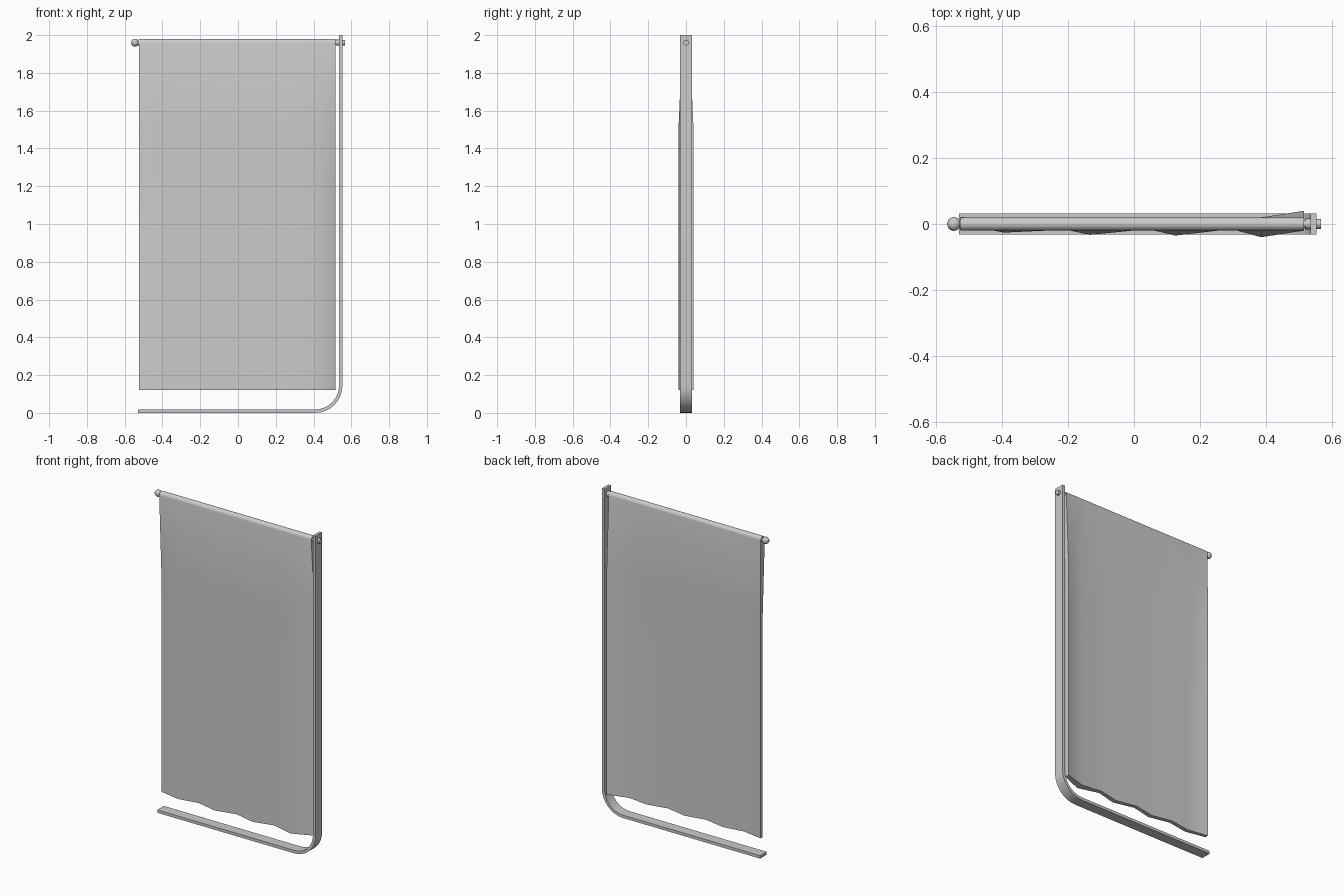
import bpy, bmesh, math

if "Cube" in bpy.data.objects:
    bpy.data.objects.remove(bpy.data.objects["Cube"])


def make_object(name, bm, angle=35):
    bmesh.ops.recalc_face_normals(bm, faces=bm.faces)
    me = bpy.data.meshes.new(name)
    bm.to_mesh(me)
    bm.free()
    ob = bpy.data.objects.new(name, me)
    bpy.context.collection.objects.link(ob)
    bpy.ops.object.select_all(action='DESELECT')
    ob.select_set(True)
    bpy.context.view_layer.objects.active = ob
    bpy.ops.object.shade_smooth_by_angle(angle=math.radians(angle))
    return ob


def loft(name, rings, angle=35):
    """Skin a row of closed rings and cap both ends."""
    bm = bmesh.new()
    vs = [[bm.verts.new(p) for p in r] for r in rings]
    n = len(rings[0])
    for a, b in zip(vs, vs[1:]):
        for i in range(n):
            j = (i + 1) % n
            bm.faces.new((a[i], a[j], b[j], b[i]))
    bm.faces.new(vs[0])
    bm.faces.new(vs[-1])
    return make_object(name, bm, angle)


def turned(name, profile, z, sides=12):
    """Solid turned around the x axis from (x, radius) points."""
    return loft(name, [[(x, r * math.cos(2 * math.pi * i / sides),
                         z + r * math.sin(2 * math.pi * i / sides))
                        for i in range(sides)] for x, r in profile])


ROD_Z = 1.96

# Flat bar bent into an L: foot, rounded corner and upright
T, HALF, R, X1 = 0.018, 0.032, 0.145, 0.553
path = [((-0.53, 0), (-0.53, T))]
for k in range(9):
    a = -math.pi / 2 + k * math.pi / 16
    c, s = math.cos(a), math.sin(a)
    path.append(((X1 - R + R * c, R + R * s),
                 (X1 - R + (R - T) * c, R + (R - T) * s)))
path.append(((X1, 2.0), (X1 - T, 2.0)))
loft("stand_frame", [[(o[0], -HALF, o[1]), (o[0], HALF, o[1]),
                      (i[0], HALF, i[1]), (i[0], -HALF, i[1])] for o, i in path])

# Hanging rod, with its end collar, bolt head and ball finial
turned("hanging_rod", [(-0.535, 0.012), (0.55, 0.012)], ROD_Z)
turned("rod_collar", [(0.518, 0.016), (0.536, 0.016)], ROD_Z)
turned("bolt_head", [(0.55, 0.015), (0.566, 0.015)], ROD_Z)
ball = [(-0.545 - 0.021 * math.cos(t), 0.021 * math.sin(t))
        for t in [0.15 + k * (math.pi - 0.6) / 6 for k in range(7)]]
turned("ball_finial", ball + [(-0.527, 0.017), (-0.522, 0.017)], ROD_Z)

# Cloth looped over the rod; the folds grow toward the free lower end
front = [0.0, -0.026, -0.004, -0.033, -0.004, -0.035, -0.004, -0.04, 0.014]
back = [0.022, 0.0, 0.02, -0.006, 0.02, -0.006, 0.02, 0.004, 0.04]
rings = []
for k in range(9):
    x = -0.525 + 0.13 * k
    ring = [(x, front[k], z) for z in (0.12, 0.58, 1.04, 1.5)]
    for i in range(9):
        a = math.pi - i * math.pi / 8
        ring.append((x, 0.02 * math.cos(a), ROD_Z + 0.02 * math.sin(a)))
    ring += [(x, back[k], z) for z in (1.5, 1.04, 0.58, 0.12)]
    rings.append(ring)
loft("hanging_cloth", rings, 50)
